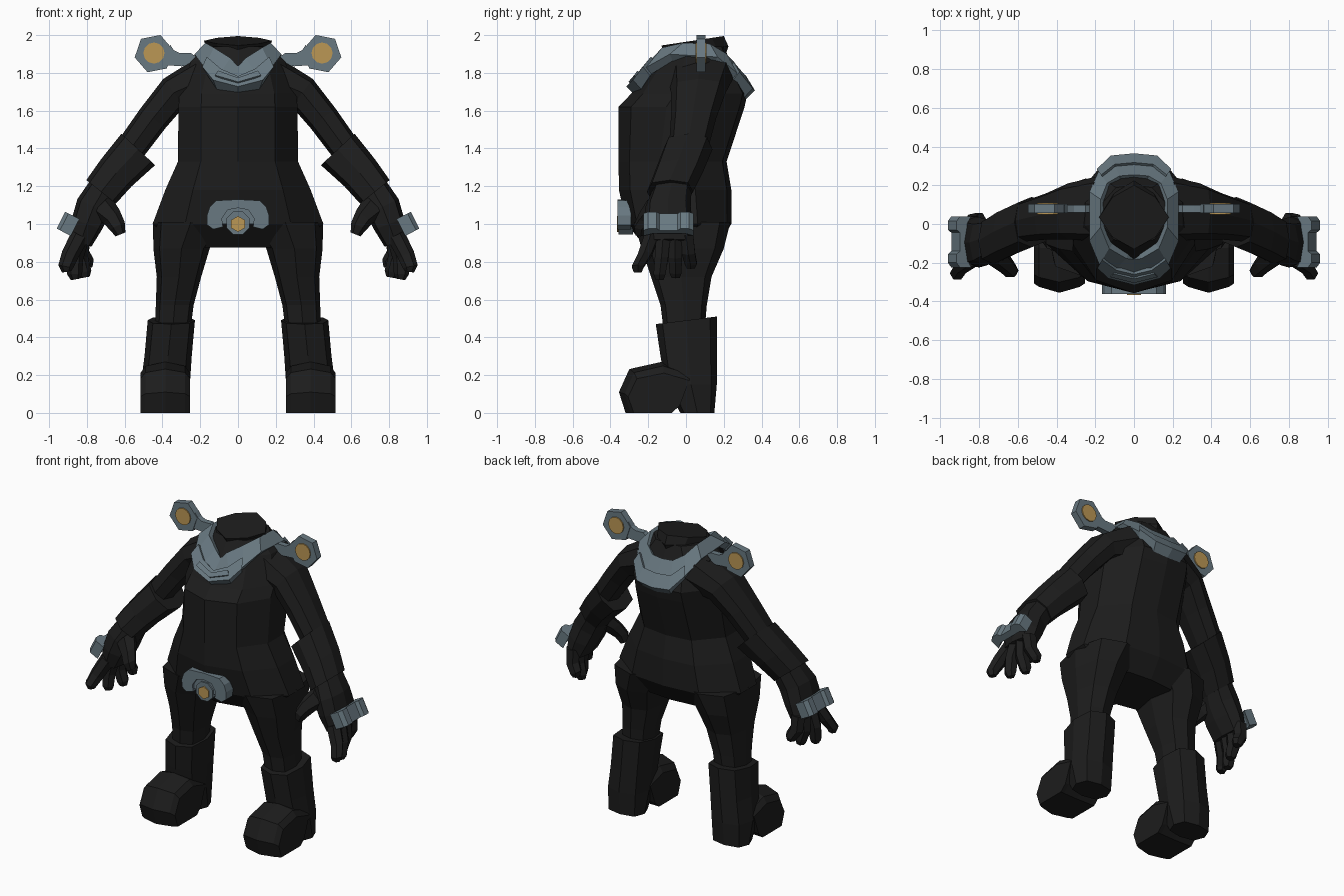
import bpy, bmesh, math
from mathutils import Vector

if "Cube" in bpy.data.objects:
    bpy.data.objects.remove(bpy.data.objects["Cube"], do_unlink=True)


def material(name, rgb):
    m = bpy.data.materials.new(name)
    m.use_nodes = True
    m.diffuse_color = (*rgb, 1)
    m.node_tree.nodes["Principled BSDF"].inputs["Base Color"].default_value = (*rgb, 1)
    return m


BLACK = material("suit black", (0.012, 0.012, 0.012))
STEEL = material("blue grey metal", (0.14, 0.19, 0.22))
GOLD = material("gold", (0.5, 0.31, 0.09))


def loft(name, rings, mat, mirror=False):
    """Skin a list of equal-length point rings and cap both ends."""
    bm = bmesh.new()
    vs = [[bm.verts.new(p) for p in r] for r in rings]
    n = len(vs[0])
    for a, b in zip(vs, vs[1:]):
        for i in range(n):
            bm.faces.new((a[i], a[(i + 1) % n], b[(i + 1) % n], b[i]))
    bm.faces.new(vs[0])
    bm.faces.new(vs[-1])
    bmesh.ops.recalc_face_normals(bm, faces=bm.faces)
    me = bpy.data.meshes.new(name)
    bm.to_mesh(me)
    bm.free()
    me.materials.append(mat)
    ob = bpy.data.objects.new(name, me)
    bpy.context.collection.objects.link(ob)
    if mirror:
        ob.modifiers.new("Mirror", 'MIRROR')
    return ob


def circle(n, boxy=0.78):
    """Unit ring; the diagonal points of an octagon are moved for a boxier section."""
    pts = []
    for k in range(n):
        a = 2 * math.pi * k / n
        f = boxy / 0.707 if n == 8 and k % 2 else 1
        pts.append((math.cos(a) * f, math.sin(a) * f))
    return pts


def oval(x0, x1, y0, y1, z, slope=0, boxy=0.78):
    cx, cy, rx, ry = (x0 + x1) / 2, (y0 + y1) / 2, (x1 - x0) / 2, (y1 - y0) / 2
    return [(cx + rx * c, cy + ry * s, z + slope * s) for c, s in circle(8, boxy)]


def limb(name, stations, n=8):
    """Tube along (x, y, z, radius across, radius in y) stations."""
    rings = []
    for i, (x, y, z, ru, rv) in enumerate(stations):
        a, b = stations[max(i - 1, 0)], stations[min(i + 1, len(stations) - 1)]
        t = Vector((b[0] - a[0], 0, b[2] - a[2])).normalized()
        u = Vector((-t.z, 0, t.x))
        rings.append([Vector((x, y + rv * s, z)) + u * ru * c for c, s in circle(n)])
    return loft(name, rings, BLACK, True)


def plate(name, pts, y0, y1, mat, mirror=False):
    """Flat outline in x, z extruded from y0 to y1."""
    return loft(name, [[(x, y, z) for x, z in pts] for y in (y0, y1)], mat, mirror)


def polygon(cx, cz, r, n, turn=0):
    return [(cx + r * math.cos(math.radians(turn) + 2 * math.pi * k / n),
             cz + r * math.sin(math.radians(turn) + 2 * math.pi * k / n)) for k in range(n)]


# Torso: z, half width, front, back
def torso_ring(z, w, f, b):
    d = b - f
    half = [(0, f), (.62 * w, f + .1 * d), (w, f + .38 * d), (w, f + .68 * d), (.55 * w, b - .04 * d), (0, b)]
    return [(x, y, z) for x, y in half] + [(-x, y, z) for x, y in half[-2:0:-1]]


loft("torso", [torso_ring(*s) for s in (
    (.875, .3, -.21, .16), (1.0, .452, -.315, .24), (1.18, .385, -.355, .24),
    (1.33, .318, -.357, .215), (1.62, .315, -.357, .31), (1.69, .31, -.29, .325),
    (1.86, .25, -.16, .235), (1.94, .17, -.11, .2))], BLACK)
loft("neck", [oval(-.15, .15, -.15, .2, 1.87, 0, .62), oval(-.165, .165, -.12, .225, 1.93, .01, .62),
              oval(-.18, .18, -.13, .2, 1.97, .025, .62)], BLACK)

# Legs and boots
loft("leg", [oval(*s) for s in (
    (.05, .45, -.275, .235, 1.01), (.15, .448, -.235, .2, .87), (.195, .43, -.185, .135, .72),
    (.235, .435, -.135, .11, .57), (.25, .44, -.12, .1, .45))], BLACK, True)
loft("boot_shaft", [oval(*s) for s in (
    (.228, .478, -.16, .163, .49, .02), (.245, .495, -.135, .163, .3),
    (.255, .515, -.11, .163, .15), (.265, .51, -.03, .15, 0))], BLACK, True)
foot_side = [(-.32, 0), (-.355, .11), (-.3, .232), (-.13, .27), (.03, .22), (-.03, .05), (-.08, 0)]
loft("foot", [[(.385 + dx, -.05 + (y + .05) * sy, z * sz) for y, z in foot_side]
              for dx, sy, sz in ((-.132, .84, .78), (-.105, .9, .92), (0, 1, 1), (.105, .9, .92), (.132, .84, .78))],
     BLACK, True)

# Arms, sleeves and hands
limb("upper_arm", [(.17, .08, 1.77, .12, .17), (.34, .065, 1.695, .092, .145),
                   (.45, .04, 1.56, .084, .12), (.56, .015, 1.41, .08, .105)])
limb("sleeve", [(.528, .01, 1.395, .122, .13), (.645, -.04, 1.27, .108, .128),
                (.725, -.085, 1.17, .1, .122)])
limb("hand", [(.70, -.07, 1.2, .085, .1), (.765, -.095, 1.09, .095, .12),
              (.80, -.095, 1.0, .085, .13), (.835, -.09, .9, .062, .125)])
limb("thumb", [(.73, -.14, 1.1, .075, .075), (.67, -.2, 1.04, .055, .055),
               (.64, -.235, .99, .045, .045), (.622, -.24, .945, .028, .03)], 6)
for i, (y0, y1, x1, z1) in enumerate(((-.18, -.255, .912, .755), (-.12, -.14, .865, .715),
                                      (-.06, -.055, .815, .725), (0, .025, .8, .775))):
    limb(f"finger_{i + 1}", [(.835, y0, .94, .05, .045),
                             ((.865 + x1) / 2, (y0 + y1) / 2, (.92 + z1) / 2, .046, .041),
                             (x1, y1, z1 + .02, .04, .037), (x1 - .005, y1, z1 - .008, .025, .025)], 6)

# Knuckle guards, tilted along the back of the hand
guard = [(-.225, .085), (-.225, .02), (-.2, 0), (-.155, 0), (-.14, .02), (-.045, .02),
         (-.03, 0), (.015, 0), (.04, .02), (.04, .085), (0, .06), (-.18, .06)]
down, inward = Vector((.45, 0, -.89)), Vector((-.89, 0, -.45))
loft("knuckle_guard", [[Vector((.938, y, 1.02)) + down * h + inward * t for y, t in guard]
                       for h in (-.05, .05)], STEEL, True)

# Saddle-shaped collar: lower and upper edges from front to back
lower = [(0, -.28, 1.71), (.115, -.25, 1.745), (.17, -.2, 1.815), (.218, -.08, 1.885),
         (.218, .16, 1.87), (.175, .26, 1.785), (.11, .325, 1.7), (0, .335, 1.69)]
upper = [(0, -.17, 1.82), (.035, -.165, 1.865), (.12, -.115, 1.92), (.16, -.01, 1.945),
         (.16, .12, 1.94), (.13, .2, 1.89), (.07, .235, 1.85), (0, .24, 1.845)]


def collar(name, idx, t0, t1, lift):
    rings = []
    for i in idx:
        lo, hi = Vector(lower[i]), Vector(upper[i])
        a, b = lo.lerp(hi, t0), lo.lerp(hi, t1)
        out = Vector((lo.x, lo.y - .03, 0)).normalized() * .7 + Vector((0, 0, .7))
        rings.append([a - out * .03, b - out * .03, b + out * lift, a + out * lift])
    return loft(name, rings, STEEL, True)


collar("collar", range(8), 0, 1, .02)
collar("collar_front_plate", (0, 1, 2), -.08, .42, .038)
collar("collar_front_crest", (0, 1), .08, .28, .048)
collar("collar_back_plate", (5, 6, 7), -.05, .45, .036)

# Shoulder badges
plate("badge_hexagon", polygon(.445, 1.902, .104, 6, 49), .056, .102, STEEL, True)
plate("badge_stem", [(.36, 1.95), (.34, 1.92), (.31, 1.905), (.25, 1.905), (.2, 1.87),
                     (.22, 1.84), (.3, 1.835), (.37, 1.84)], .06, .098, STEEL, True)
plate("badge_disc", polygon(.445, 1.905, .056, 12), .049, .109, GOLD, True)

# Belt buckle
plate("buckle_arch", [(0, 1.085), (.055, 1.075), (.085, 1.03), (.08, .985), (.13, .972), (.163, .995),
                      (.165, 1.045), (.15, 1.09), (.115, 1.124), (0, 1.13)], -.362, -.29, STEEL, True)
plate("buckle_inset", [(0, 1.1), (.07, 1.09), (.11, 1.04), (.1, 1.0), (0, 1.0)], -.348, -.28, STEEL, True)
plate("buckle_ring", polygon(0, 1.005, .066, 8, 22.5), -.358, -.28, STEEL)
plate("buckle_gem", polygon(0, 1.0, .042, 6, 30), -.366, -.3, GOLD)
